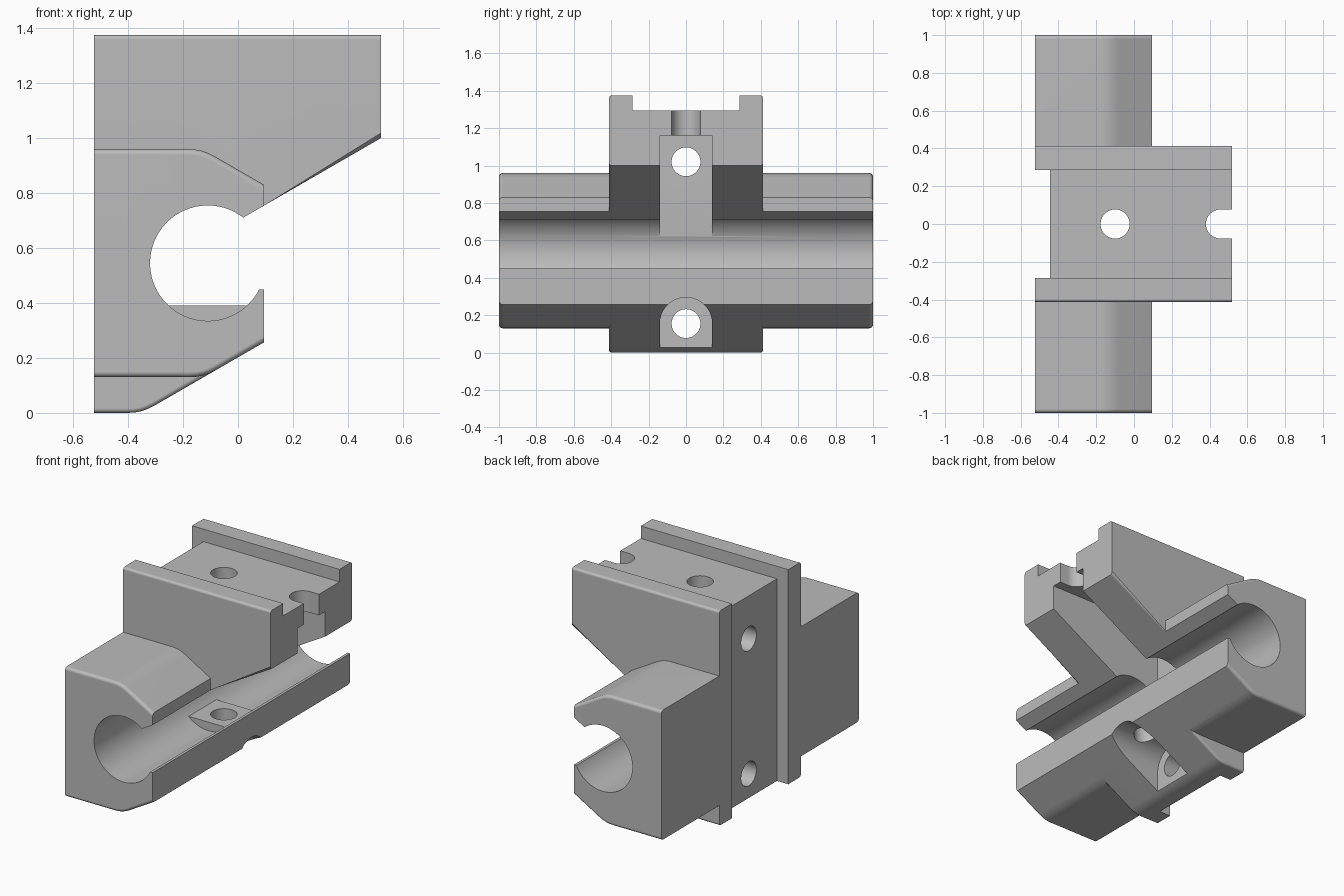
import bpy
import bmesh
import math

if "Cube" in bpy.data.objects:
    bpy.data.objects.remove(bpy.data.objects["Cube"], do_unlink=True)

SLOPE = math.tan(math.radians(30))
LEFT, LIP, TIP = -0.525, 0.095, 0.52

grey = bpy.data.materials.new("plain grey")
grey.use_nodes = True
grey.diffuse_color = (0.5, 0.5, 0.5, 1)
grey.node_tree.nodes["Principled BSDF"].inputs["Base Color"].default_value = (0.5, 0.5, 0.5, 1)


def arc(cu, cv, r, start=0, sweep=360, n=64):
    """Points on a circle, or on part of one."""
    count = n if sweep == 360 else n + 1
    return [(cu + r * math.cos(math.radians(start + sweep * i / n)),
             cv + r * math.sin(math.radians(start + sweep * i / n))) for i in range(count)]


def bend(u, v, du, dv, t=0.05, n=4):
    """Soft corner from a level run to a 30 degree slope; du, dv give its directions."""
    a = (u - t * du, v)
    b = (u + t * du * math.cos(math.pi / 6), v + t * dv * math.sin(math.pi / 6))
    out = []
    for i in range(n + 1):
        k = i / n
        out.append(tuple((1 - k) ** 2 * p + 2 * k * (1 - k) * q + k * k * r
                         for p, q, r in zip(a, (u, v), b)))
    return out


def prism(name, pts, lo, hi, axis, round_ends=0):
    """Extrude a profile along an axis, rounding its sloped and level end edges."""
    place = {"x": lambda u, v, w: (w, u, v),
             "y": lambda u, v, w: (u, w, v),
             "z": lambda u, v, w: (u, v, w)}[axis]
    bm = bmesh.new()
    rings = [[bm.verts.new(place(u, v, w)) for u, v in pts] for w in (lo, hi)]
    for ring in rings:
        bm.faces.new(ring)
    for i in range(len(pts)):
        j = (i + 1) % len(pts)
        bm.faces.new((rings[0][i], rings[0][j], rings[1][j], rings[1][i]))
    bmesh.ops.recalc_face_normals(bm, faces=bm.faces[:])
    if round_ends:
        ends = [e for e in bm.edges
                if abs(e.verts[0].co.y - e.verts[1].co.y) < 1e-5
                and abs(e.verts[0].co.x - e.verts[1].co.x) > 1e-5]
        bmesh.ops.bevel(bm, geom=ends, offset=round_ends, segments=4,
                        profile=0.5, affect='EDGES')
    mesh = bpy.data.meshes.new(name)
    bm.to_mesh(mesh)
    bm.free()
    obj = bpy.data.objects.new(name, mesh)
    bpy.context.collection.objects.link(obj)
    mesh.materials.append(grey)
    return obj


def box(name, u0, u1, v0, v1, lo, hi, axis):
    return prism(name, [(u0, v0), (u1, v0), (u1, v1), (u0, v1)], lo, hi, axis)


def activate(obj):
    bpy.ops.object.select_all(action='DESELECT')
    obj.select_set(True)
    bpy.context.view_layer.objects.active = obj


def combine(obj, other, operation='DIFFERENCE'):
    activate(obj)
    mod = obj.modifiers.new("combine", 'BOOLEAN')
    mod.operation = operation
    mod.solver = 'EXACT'
    mod.object = other
    bpy.ops.object.modifier_apply(modifier=mod.name)
    bpy.data.objects.remove(other, do_unlink=True)


def under(x):
    """Height of the lower sloping face."""
    return 0.257 + SLOPE * (x - LIP)


def jaw(x):
    """Height of the upper sloping face."""
    return 1.0 + SLOPE * (x - TIP)


# Long clamp bar
low = LIP - (0.257 - 0.13) / SLOPE
bar_profile = [(LEFT, 0.13)] + bend(low, 0.13, 1, 1) + [(LIP, 0.257), (LIP, 0.83)]
bar_profile += list(reversed(bend(LIP - 0.13 / SLOPE, 0.96, 1, -1))) + [(LEFT, 0.96)]
body = prism("clamp_body", bar_profile, -1, 1, "y", 0.02)

# Wide middle block with overhanging head
foot = LIP - 0.257 / SLOPE
block_profile = [(LEFT, 0)] + bend(foot, 0, 1, 1)
block_profile += [(LIP, 0.257), (LIP, jaw(LIP)), (TIP, 1.0), (TIP, 1.375), (LEFT, 1.375)]
combine(body, prism("middle_block", block_profile, -0.413, 0.413, "y", 0.016), 'UNION')

# Round bore, keeping a flat seat in the middle
bore = prism("bore", arc(-0.11, 0.545, 0.21, n=96), -1.2, 1.2, "y")
combine(bore, box("seat", -0.32, 0.08, 0.2, 0.39, -0.14, 0.14, "y"))
combine(body, bore)

# Open mouth of the bore
mouth = [(-0.05, 0.45), (0.3, 0.45), (0.3, 0.85), (LIP, jaw(LIP)),
         (0.02, jaw(0.02)), (-0.05, 0.67)]
combine(body, prism("mouth", mouth, -1.2, 1.2, "y"))

# Channels across the top and down the flat side
combine(body, box("top_channel", -0.285, 0.285, 1.295, 1.6, -0.8, 0.8, "x"))
combine(body, box("side_channel", -0.285, 0.285, -0.2, 1.6, -0.8, -0.445, "x"))

# Bolt slot in the head and arched pocket in the foot
combine(body, box("bolt_slot", -0.14, 0.14, 0.545, 1.16, -0.305, 0.8, "x"))
pocket = [(-0.14, -0.1), (0.14, -0.1)] + arc(0, 0.155, 0.14, 0, 180, 32)
combine(body, prism("foot_pocket", pocket, -0.305, 0.4, "x"))

# Drilled holes
combine(body, prism("upright_hole", arc(-0.1, 0, 0.077), 0.15, 1.5, "z"))
for height in (0.155, 1.02):
    combine(body, prism("cross_hole", arc(0, height, 0.077), -0.8, -0.2, "x"))

# Open notch at the tip
notch = [(0.7, 0.077), *arc(0.458, 0, 0.077, 90, 180, 32), (0.7, -0.077)]
combine(body, prism("tip_notch", notch, 1.1, 1.5, "z"))

# Smooth rounds, crisp edges
activate(body)
bpy.ops.object.shade_smooth_by_angle(angle=math.radians(28))
weighted = body.modifiers.new("weighted normals", 'WEIGHTED_NORMAL')
weighted.keep_sharp = True
